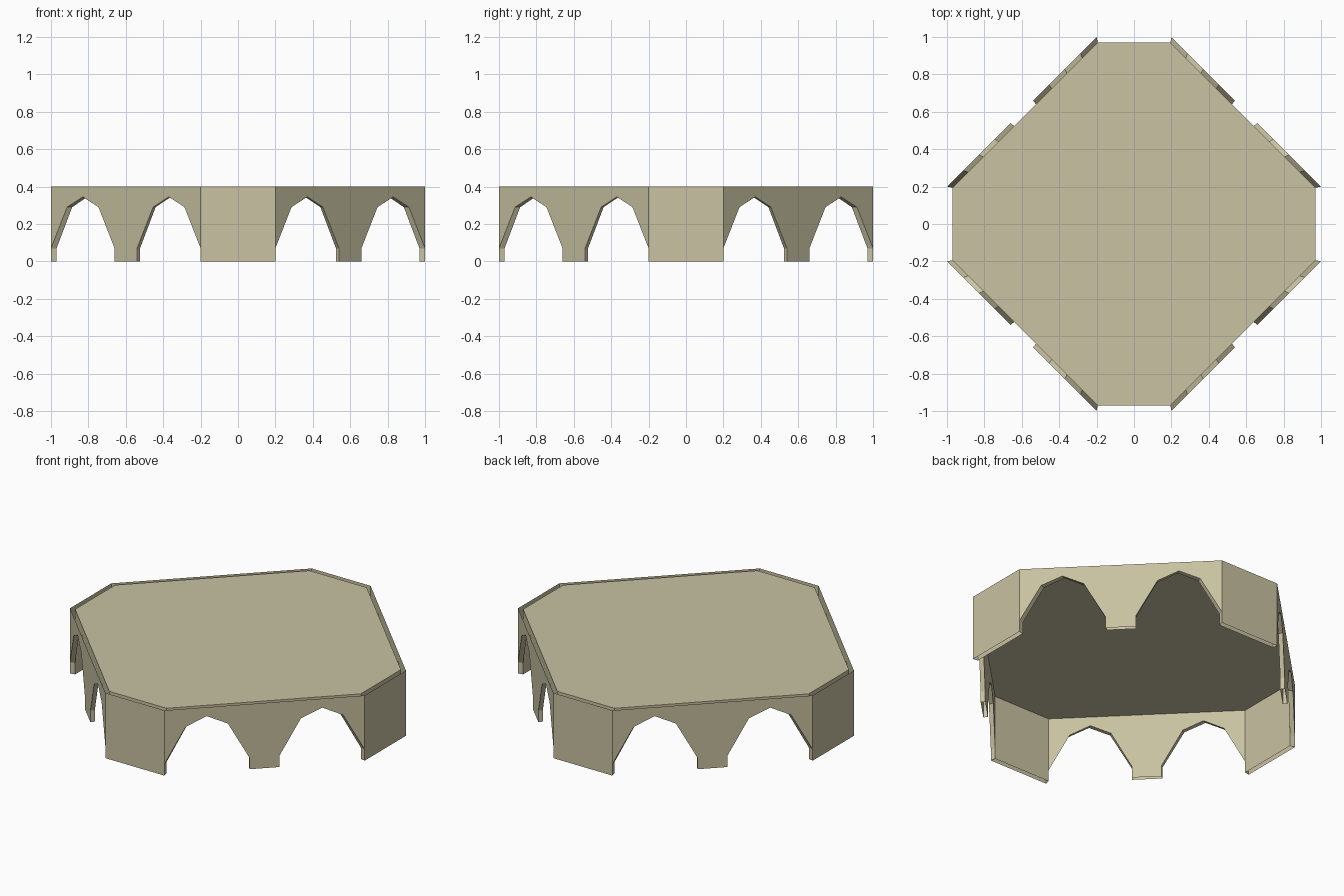
import bpy, bmesh
from math import pi
from mathutils import Matrix

if "Cube" in bpy.data.objects:
    bpy.data.objects.remove(bpy.data.objects["Cube"])

HEIGHT = 0.4
INNER = 0.97          # plan scale of the inner shell
HALF = 0.2            # half width of the short walls
PIER_START = 0.46     # where the second arch begins along the diagonal

# pointed arch: (offset along the wall, height)
ARCH = [(0, 0), (0, 0.07), (0.086, 0.29), (0.17, 0.345),
        (0.254, 0.29), (0.34, 0.07), (0.34, 0)]
ARCH_2 = [(s + PIER_START, z) for s, z in ARCH]


def on_diagonal(s, z, scale):
    return ((1 - s) * scale, (HALF + s) * scale, z)


def four_sided(name, faces):
    """Repeat one quarter of the faces around z and make an object."""
    bm = bmesh.new()
    for i in range(4):
        turn = Matrix.Rotation(i * pi / 2, 4, 'Z')
        for pts in faces:
            verts = [bm.verts.new(p) for p in pts]
            bmesh.ops.transform(bm, matrix=turn, verts=verts)
            bm.faces.new(verts)
    bmesh.ops.remove_doubles(bm, verts=bm.verts[:], dist=1e-5)
    return add_object(name, bm)


def add_object(name, bm):
    mesh = bpy.data.meshes.new(name)
    bm.to_mesh(mesh)
    bm.free()
    ob = bpy.data.objects.new(name, mesh)
    bpy.context.collection.objects.link(ob)
    return ob


def shell(scale):
    """One plain short wall and one diagonal wall cut by two arches."""
    plain = [(scale, y * scale, z) for y, z in
             ((-HALF, 0), (HALF, 0), (HALF, HEIGHT), (-HALF, HEIGHT))]
    outline = ARCH[1:] + ARCH_2[:-1] + [(0.8, HEIGHT), (0, HEIGHT)]
    arched = [on_diagonal(s, z, scale) for s, z in outline]
    return [plain, arched]


# outer and inner wall shells, with an open gap between them
four_sided("outer_wall", shell(1.0))
four_sided("inner_wall", [f[::-1] for f in shell(INNER)])

# linings joining the two shells inside each arch
linings = []
for arch in (ARCH, ARCH_2):
    for a, b in zip(arch, arch[1:]):
        linings.append([on_diagonal(*a, 1), on_diagonal(*a, INNER),
                        on_diagonal(*b, INNER), on_diagonal(*b, 1)])
four_sided("arch_linings", linings)

# flat top deck on the inner shell
bm = bmesh.new()
corners = [(1, -HALF), (1, HALF), (HALF, 1), (-HALF, 1),
           (-1, HALF), (-1, -HALF), (-HALF, -1), (HALF, -1)]
bm.faces.new([bm.verts.new((x * INNER, y * INNER, HEIGHT)) for x, y in corners])
deck = add_object("deck", bm)

# pale sand colour on every part
sand = bpy.data.materials.new("sand")
sand.diffuse_color = (0.58, 0.54, 0.36, 1)
sand.use_nodes = True
sand.node_tree.nodes["Principled BSDF"].inputs["Base Color"].default_value = sand.diffuse_color
for ob in bpy.data.objects:
    ob.data.materials.append(sand)
